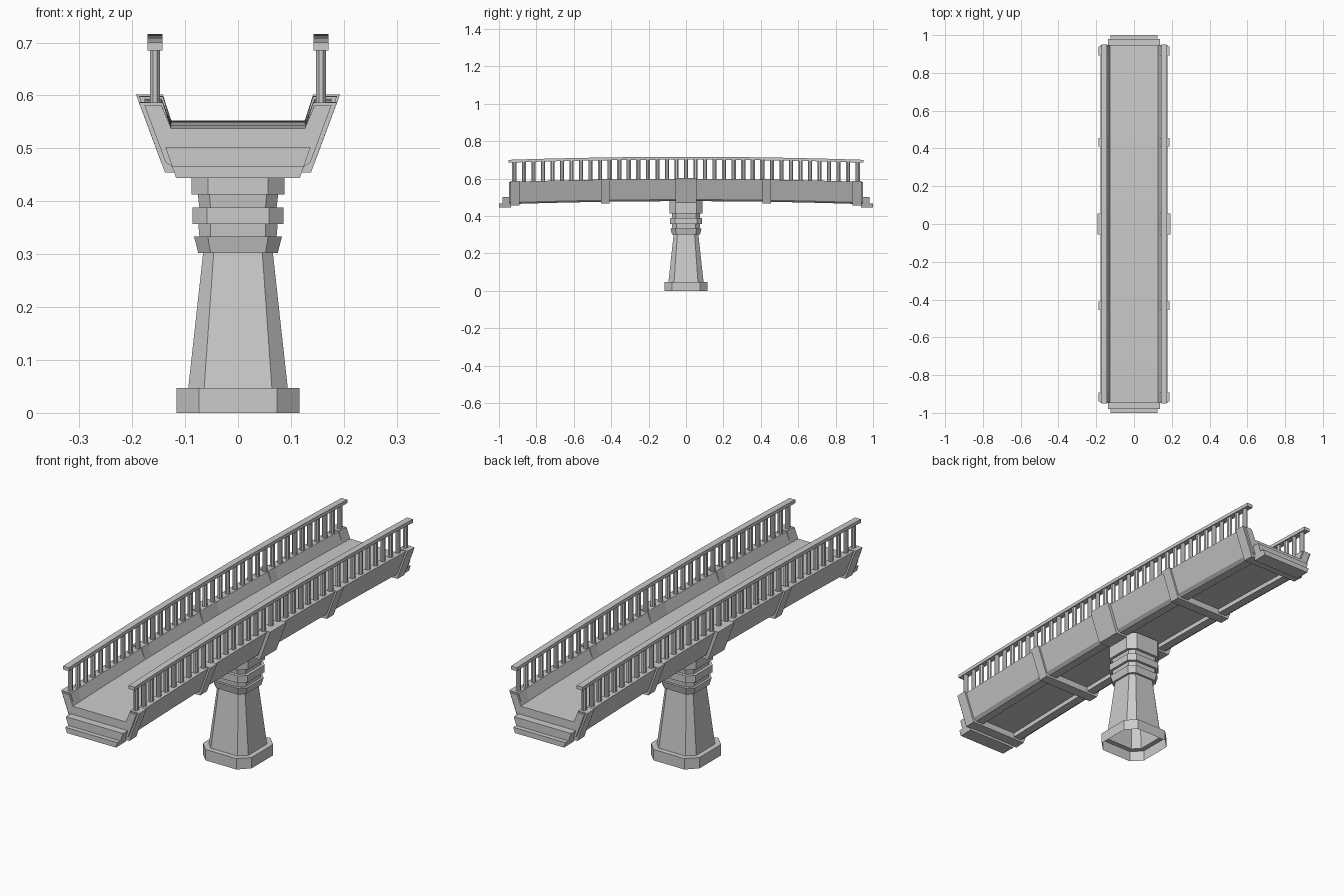
import bpy, bmesh, math

if "Cube" in bpy.data.objects:
    bpy.data.objects.remove(bpy.data.objects["Cube"])


def arch(y):
    # gentle rise of the whole span towards the middle
    return 0.016 * (1 - (y / 0.95) ** 2)


def make(name, rings, closed_ends=(True, True)):
    # loft through rings of equal point count
    bm = bmesh.new()
    vs = [[bm.verts.new(p) for p in r] for r in rings]
    n = len(rings[0])
    for a, b in zip(vs, vs[1:]):
        for i in range(n):
            j = (i + 1) % n
            bm.faces.new((a[i], a[j], b[j], b[i]))
    if closed_ends[0]:
        bm.faces.new(vs[0][::-1])
    if closed_ends[1]:
        bm.faces.new(vs[-1])
    bmesh.ops.recalc_face_normals(bm, faces=bm.faces)
    me = bpy.data.meshes.new(name)
    bm.to_mesh(me)
    bm.free()
    ob = bpy.data.objects.new(name, me)
    bpy.context.collection.objects.link(ob)
    return ob


def span(name, prof, y0, y1, n=1, curved=True):
    # extrude an xz profile along y, following the arch
    ys = [y0 + (y1 - y0) * i / n for i in range(n + 1)]
    return make(name, [[(x, y, z + (arch(y) if curved else 0)) for x, z in prof] for y in ys])


def sym(half):
    # complete a right-half profile with its mirror image
    return half + [(-x, z) for x, z in reversed(half)]


# pier: chamfered square rings (z, half width, half face), open underneath
pier = [(0, .116, .074), (.047, .116, .074), (.047, .094, .064), (.302, .066, .046),
        (.302, .075, .052), (.333, .083, .057), (.333, .073, .052), (.357, .075, .052),
        (.357, .086, .059), (.388, .086, .059), (.388, .073, .052), (.413, .076, .054),
        (.413, .088, .057), (.49, .088, .057)]


def octagon(z, h, f):
    return [(h, -f, z), (h, f, z), (f, h, z), (-f, h, z),
            (-h, f, z), (-h, -f, z), (-f, -h, z), (f, -h, z)]


make("pier", [octagon(*p) for p in pier], (False, True))

# trough-shaped deck with a shallow recess between two bottom beams
deck = sym([(.126, .537), (.145, .582), (.177, .582), (.137, .474),
            (.122, .463), (.085, .463), (.085, .482)])
span("deck", deck, -.947, .947, 20)

# straps around the deck
for name, y, w, g in [("middle_strap", 0, .056, .006), ("inner_strap_back", .432, .023, 0),
                      ("inner_strap_front", -.432, .023, 0), ("end_strap_back", .915, .024, 0),
                      ("end_strap_front", -.915, .024, 0)]:
    strap = sym([(.124, .53), (.142, .586), (.187 + g, .586), (.138 + g, .454)])
    span(name, strap, y - w, y + w, 2)

# stepped ends
lower = [(.117, .444), (.125, .467), (-.125, .467), (-.117, .444)]
upper = [(.125, .467), (.137, .502), (-.137, .502), (-.125, .467)]
for s, side in [(-1, "front"), (1, "back")]:
    span("lower_step_" + side, lower, s * .935, s * 1.0, 1, False)
    span("upper_step_" + side, upper, s * .935, s * .98, 1, False)

# handrails and balusters on both sides
COUNT = 37
for s, side in [(-1, "left"), (1, "right")]:
    cx = s * .157
    rail = [(cx - .014, .685), (cx + .014, .685), (cx + .014, .700), (cx - .014, .700)]
    span("handrail_" + side, rail, -.95, .95, 20)
    for k in range(COUNT):
        y = -.918 + 1.836 * k / (COUNT - 1)
        ring = [(cx + .010 * math.cos(math.pi * (2 * i + 1) / 8),
                 y + .012 * math.sin(math.pi * (2 * i + 1) / 8)) for i in range(8)]
        make("baluster_" + side, [[(px, py, z + arch(y)) for px, py in ring] for z in (.578, .687)])
